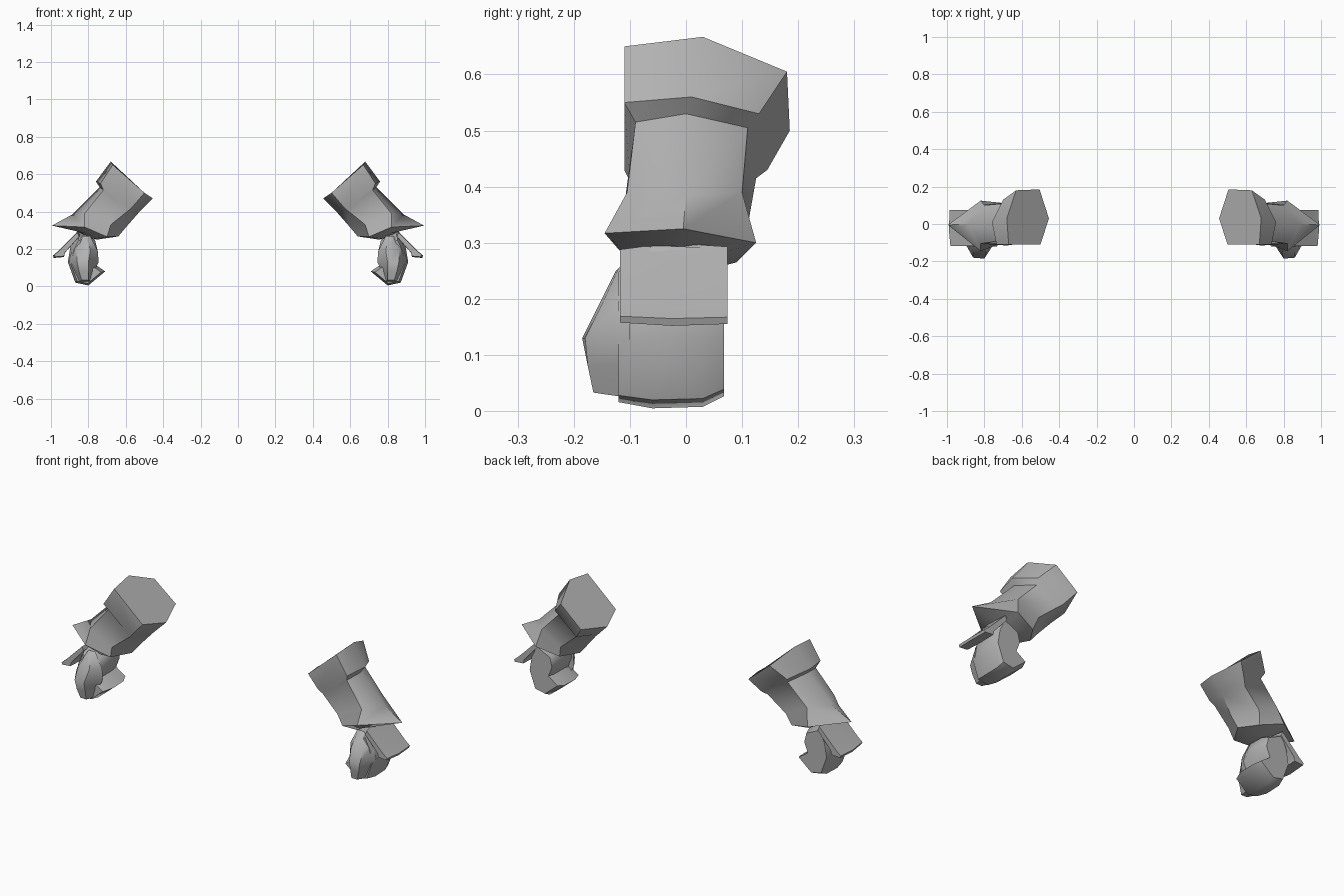
import bpy, bmesh

steel = bpy.data.materials.new("grey")
steel.diffuse_color = (0.45, 0.45, 0.45, 1)


def loft(name, rings, angle=0.9):
    """Skin a list of equal-length rings, cap both ends, mirror to the other arm."""
    bm = bmesh.new()
    rows = [[bm.verts.new(p) for p in ring] for ring in rings]
    n = len(rows[0])
    for a, b in zip(rows, rows[1:]):
        for i in range(n):
            j = (i + 1) % n
            bm.faces.new((a[i], a[j], b[j], b[i]))
    bm.faces.new(rows[0])
    bm.faces.new(rows[-1])
    bmesh.ops.recalc_face_normals(bm, faces=bm.faces)
    me = bpy.data.meshes.new(name)
    bm.to_mesh(me)
    bm.free()
    me.materials.append(steel)
    ob = bpy.data.objects.new(name, me)
    bpy.context.collection.objects.link(ob)
    bpy.ops.object.select_all(action='DESELECT')
    ob.select_set(True)
    bpy.context.view_layer.objects.active = ob
    bpy.ops.object.shade_smooth_by_angle(angle=angle)
    ob.modifiers.new("other_arm", 'MIRROR')
    return ob


def slab(name, sections, angle=0.9):
    """Loft along y: each section is (y, scale, centre, xz profile)."""
    return loft(name, [[(cx + (x - cx) * s, y, cz + (z - cz) * s) for x, z in prof]
                       for y, s, (cx, cz), prof in sections], angle)


# forearm guard: elbow rim, lip, notch, wrist and pointed flare
loft("forearm_guard", [
    [(.455, .03, .47), (.505, .185, .50), (.63, .18, .605),
     (.68, .03, .667), (.67, -.11, .65), (.50, -.11, .50)],
    [(.515, .02, .41), (.56, .145, .43), (.70, .13, .53),
     (.76, .01, .56), (.735, -.11, .55), (.56, -.11, .43)],
    [(.53, .02, .395), (.58, .125, .415), (.69, .11, .505),
     (.74, .0, .53), (.72, -.09, .515), (.58, -.10, .41)],
    [(.60, .0, .315), (.68, .11, .33), (.80, .10, .39),
     (.885, .0, .385), (.82, -.105, .39), (.68, -.115, .33)],
    [(.64, .0, .267), (.70, .09, .265), (.82, .125, .30),
     (.995, -.005, .325), (.82, -.145, .317), (.70, -.10, .265)],
    [(.755, -.02, .25), (.775, .05, .255), (.82, .06, .28),
     (.86, -.01, .295), (.82, -.10, .285), (.775, -.08, .255)],
])

# fist with the fingers curled inward
fist = [(.765, .25), (.86, .295), (.895, .22), (.91, .13), (.87, .02),
        (.80, .005), (.71, .08), (.775, .125), (.75, .19)]
c = (.82, .14)
slab("fist", [(-.12, .8, (.82, .06), fist), (-.06, 1, c, fist),
              (.03, .98, c, fist), (.068, .84, c, fist)])

# plate over the back of the hand, with a thick lower lip
plate = [(.85, .30), (.96, .19), (.99, .165), (.985, .152),
         (.93, .157), (.925, .18), (.84, .275)]
pc = (.92, .2)
slab("hand_plate", [(-.118, .88, pc, plate), (-.025, 1.0, pc, plate),
                    (.074, .93, pc, plate)], .6)

# thumb lying along the front of the fist
loft("thumb", [
    [(.79, -.10, .27), (.83, -.10, .27), (.835, -.12, .255), (.80, -.125, .25)],
    [(.75, -.10, .19), (.88, -.10, .21), (.86, -.15, .19), (.79, -.155, .19)],
    [(.745, -.10, .13), (.905, -.10, .14), (.86, -.18, .13), (.80, -.185, .13)],
    [(.77, -.10, .08), (.88, -.10, .08), (.85, -.175, .08), (.80, -.175, .08)],
    [(.79, -.11, .025), (.85, -.11, .025), (.835, -.165, .033), (.80, -.165, .033)],
])
